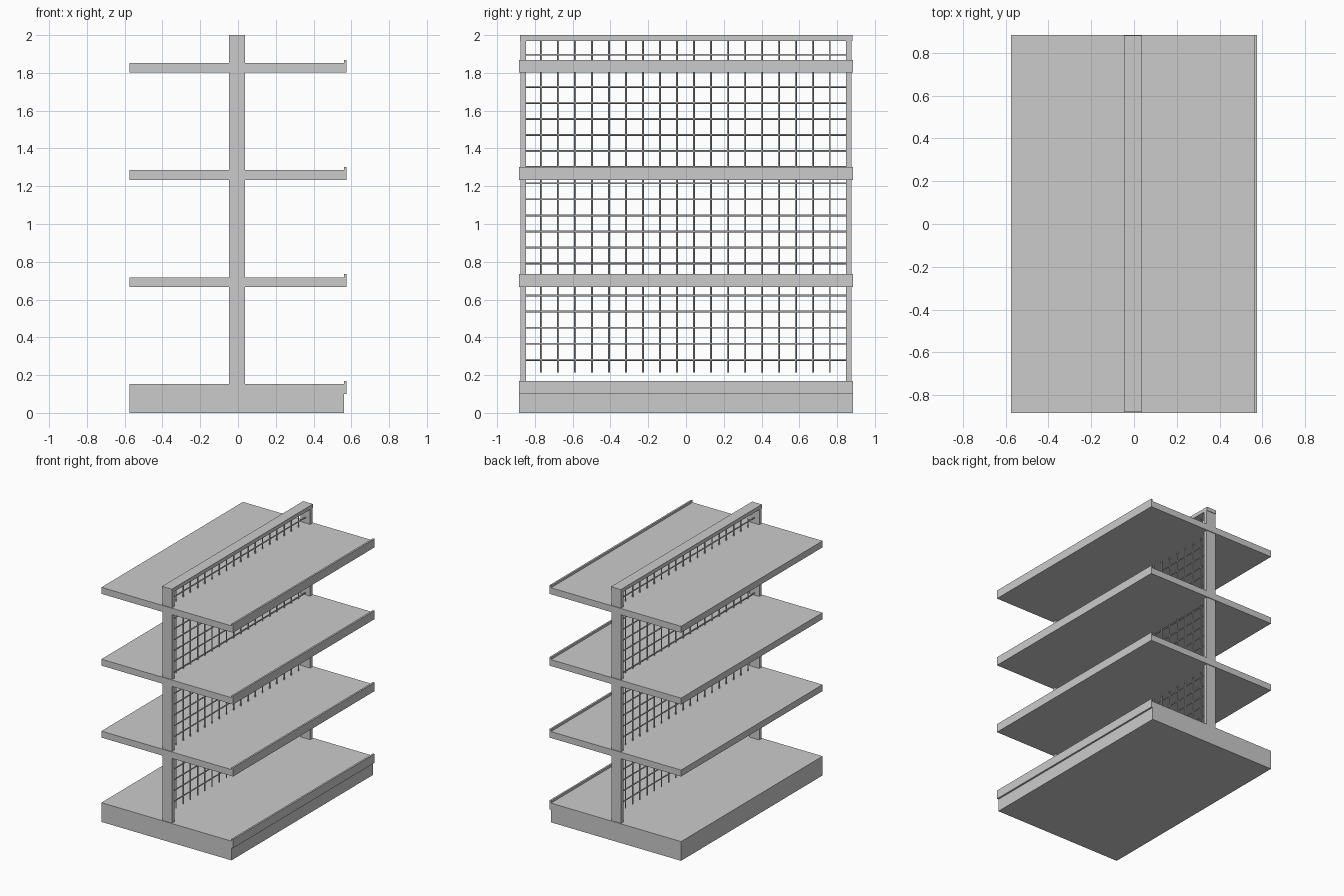
import bpy, bmesh, math
from mathutils import Matrix, Vector

if "Cube" in bpy.data.objects:
    bpy.data.objects.remove(bpy.data.objects["Cube"])


def finish(name, bm):
    mesh = bpy.data.meshes.new(name)
    bm.to_mesh(mesh)
    bm.free()
    obj = bpy.data.objects.new(name, mesh)
    bpy.context.collection.objects.link(obj)
    return obj


def box(name, x, y, z):
    """Box from (min, max) pairs."""
    bm = bmesh.new()
    size = [b - a for a, b in (x, y, z)]
    mid = [(a + b) / 2 for a, b in (x, y, z)]
    bmesh.ops.create_cube(bm, size=1, matrix=Matrix.Translation(mid) @ Matrix.Diagonal((*size, 1)))
    return finish(name, bm)


def wires(name, segments, radius=0.005):
    """Thin round rods joined into one mesh."""
    bm = bmesh.new()
    for a, b in segments:
        a, b = Vector(a), Vector(b)
        turn = (b - a).to_track_quat('Z', 'Y').to_matrix().to_4x4()
        bmesh.ops.create_cone(bm, cap_ends=True, segments=8, radius1=radius, radius2=radius,
                              depth=(b - a).length, matrix=Matrix.Translation((a + b) / 2) @ turn)
    obj = finish(name, bm)
    for p in obj.data.polygons:
        p.use_smooth = len(p.vertices) == 4
    return obj


SIDE = (-0.883, 0.883)
FRAME_X = (-0.047, 0.038)
LIP_X = (0.561, 0.575)

# base plinth with its raised edge strip
box("base", (-0.575, 0.561), SIDE, (0, 0.152))
box("base_lip", LIP_X, SIDE, (0.10, 0.17))

# three double-sided shelves, each with a lip on the +x edge
for i, z in enumerate((0.666, 1.234, 1.801)):
    box(f"shelf_{i + 1}", (-0.575, 0.561), SIDE, (z, z + 0.051))
    box(f"shelf_lip_{i + 1}", LIP_X, SIDE, (z, z + 0.068))

# upright frame
box("front_post", FRAME_X, (-0.877, -0.847), (0.152, 1.97))
box("back_post", FRAME_X, (0.847, 0.877), (0.152, 1.97))
box("top_rail", FRAME_X, (-0.879, 0.881), (1.97, 2.0))

# wire grid panel between the posts
GX = -0.0045
wires("grid_vertical_wires",
      [((GX, -0.767 + i * 0.0899, 0.215), (GX, -0.767 + i * 0.0899, 1.975)) for i in range(18)])
wires("grid_horizontal_wires",
      [((GX, -0.85, 0.281 + i * 0.085), (GX, 0.85, 0.281 + i * 0.085)) for i in range(20)])
